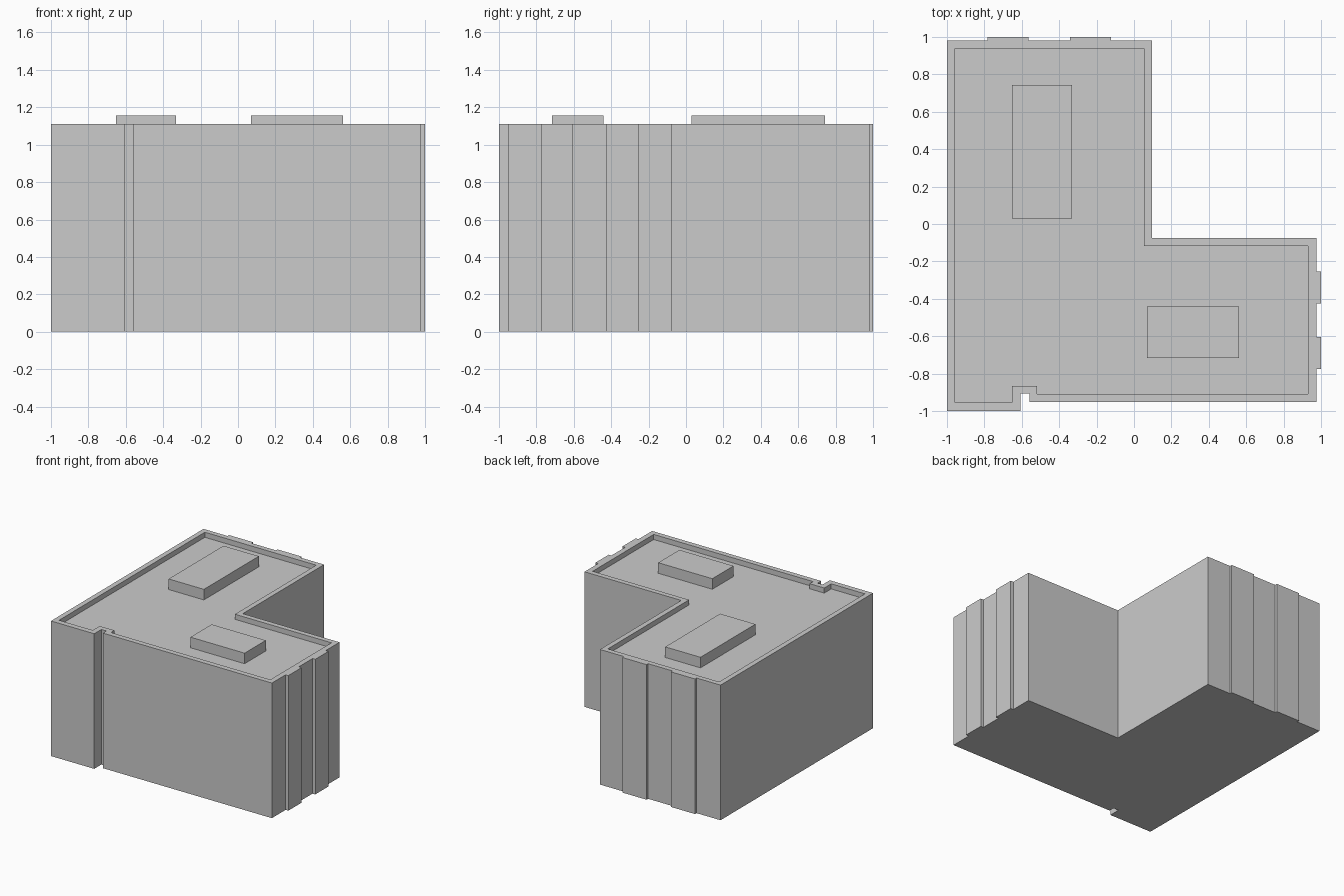
import bpy, bmesh

if "Cube" in bpy.data.objects:
    bpy.data.objects.remove(bpy.data.objects["Cube"])

HEIGHT, ROOF, UNIT_TOP = 1.11, 1.068, 1.155

# Outer wall footprint: L shape with a slot in the front and shallow bays on the two wing ends
outer = [(-1, -1), (-0.607, -1), (-0.607, -0.907), (-0.56, -0.907), (-0.56, -0.953), (0.975, -0.953)]
for y0, y1 in ((-0.775, -0.603), (-0.425, -0.253)):
    outer += [(0.975, y0), (1, y0), (1, y1), (0.975, y1)]
outer += [(0.975, -0.075), (0.096, -0.075), (0.096, 0.98)]
for x0, x1 in ((-0.122, -0.342), (-0.565, -0.782)):
    outer += [(x0, 0.98), (x0, 1), (x1, 1), (x1, 0.98)]
outer += [(-1, 0.98)]

# Inner edge of the parapet
inner = [(-0.958, -0.955), (-0.651, -0.955), (-0.651, -0.865), (-0.518, -0.865), (-0.518, -0.91),
         (0.931, -0.91), (0.931, -0.117), (0.054, -0.117), (0.054, 0.938), (-0.958, 0.938)]


def add_object(name, bm):
    bmesh.ops.recalc_face_normals(bm, faces=bm.faces)
    mesh = bpy.data.meshes.new(name)
    bm.to_mesh(mesh)
    bm.free()
    bpy.context.collection.objects.link(bpy.data.objects.new(name, mesh))


def wall_ring(bm, points, z_cap, z_top):
    """Vertical walls with a flat cap at z_cap; returns the open edges at z_top."""
    cap = [bm.verts.new((x, y, z_cap)) for x, y in points]
    top = [bm.verts.new((x, y, z_top)) for x, y in points]
    bm.faces.new(cap)
    for i in range(len(points)):
        j = (i + 1) % len(points)
        bm.faces.new((cap[i], cap[j], top[j], top[i]))
    return [bm.edges.get((top[i], top[i - 1])) for i in range(len(points))]


# Building with sunken roof and parapet
bm = bmesh.new()
rim = wall_ring(bm, outer, 0, HEIGHT) + wall_ring(bm, inner, ROOF, HEIGHT)
bmesh.ops.triangle_fill(bm, edges=rim, use_beauty=True, normal=(0, 0, 1))
add_object("building", bm)


# Rooftop units
def roof_unit(name, x0, x1, y0, y1):
    bm = bmesh.new()
    bmesh.ops.create_cube(bm, size=1)
    bmesh.ops.scale(bm, vec=(x1 - x0, y1 - y0, UNIT_TOP - ROOF), verts=bm.verts)
    bmesh.ops.translate(bm, vec=((x0 + x1) / 2, (y0 + y1) / 2, (ROOF + UNIT_TOP) / 2), verts=bm.verts)
    add_object(name, bm)


roof_unit("rear_roof_unit", -0.652, -0.331, 0.03, 0.743)
roof_unit("side_roof_unit", 0.07, 0.562, -0.717, -0.442)
